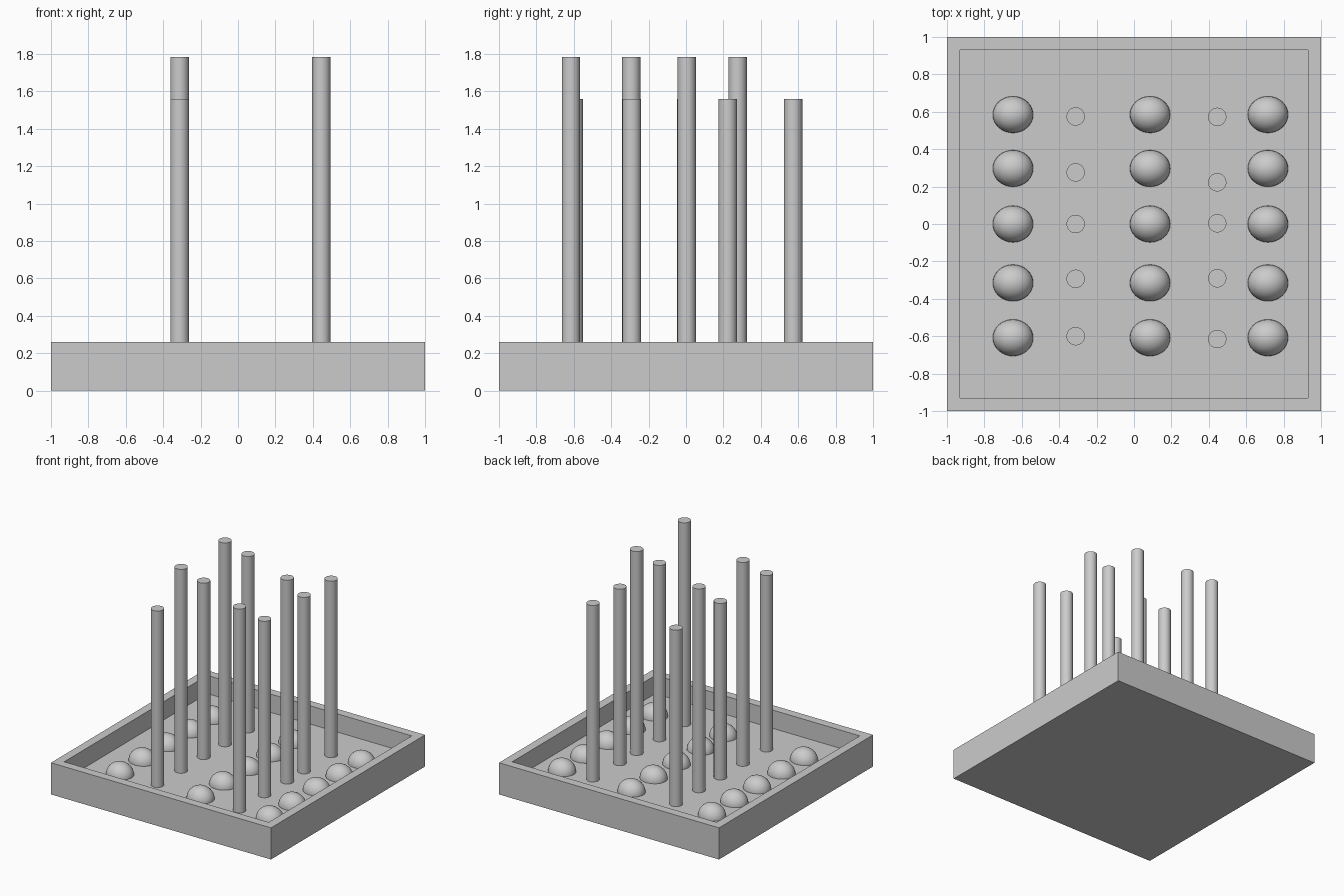
import bpy, bmesh, math

if "Cube" in bpy.data.objects:
    bpy.data.objects.remove(bpy.data.objects["Cube"])

FLOOR, RIM, WALL = 0.11, 0.26, 0.1


def smooth(obj):
    bpy.context.view_layer.objects.active = obj
    obj.select_set(True)
    bpy.ops.object.shade_smooth_by_angle(angle=math.radians(35))
    obj.select_set(False)


def tray():
    # Box whose top face is inset and pushed down to form the recess
    bm = bmesh.new()
    bmesh.ops.create_cube(bm, size=1)
    for v in bm.verts:
        v.co = (v.co.x * 2, v.co.y * 2, (v.co.z + 0.5) * RIM)
    top = max(bm.faces, key=lambda f: f.calc_center_median().z)
    bmesh.ops.inset_region(bm, faces=[top], thickness=WALL)
    floor = bmesh.ops.extrude_face_region(bm, geom=[top])["geom"]
    bmesh.ops.delete(bm, geom=[top], context='FACES_ONLY')
    for v in (g for g in floor if isinstance(g, bmesh.types.BMVert)):
        v.co.z = FLOOR
    bmesh.ops.recalc_face_normals(bm, faces=bm.faces)
    mesh = bpy.data.meshes.new("tray")
    bm.to_mesh(mesh)
    bm.free()
    bpy.context.collection.objects.link(bpy.data.objects.new("tray", mesh))


def peg(name, x, y, top):
    bpy.ops.mesh.primitive_cylinder_add(vertices=32, radius=0.049, depth=top - FLOOR,
                                        location=(x, y, (top + FLOOR) / 2))
    bpy.context.object.name = name
    smooth(bpy.context.object)


def dome(name, x, y):
    bpy.ops.mesh.primitive_uv_sphere_add(segments=32, ring_count=16, radius=1,
                                         location=(x, y, FLOOR))
    obj = bpy.context.object
    obj.name = name
    obj.scale = (0.108, 0.098, 0.1)
    smooth(obj)


tray()

# Three columns of half-sunk domes
for x in (-0.647, 0.086, 0.716):
    for y in (0.585, 0.297, 0, -0.315, -0.608):
        dome("dome", x, y)

# Two columns of pegs in two heights
SHORT, TALL = 1.56, 1.785
for y, h in ((0.575, SHORT), (0.276, TALL), (0, SHORT), (-0.293, TALL), (-0.6, SHORT)):
    peg("left_peg", -0.312, y, h)
for y, h in ((0.573, SHORT), (0.223, SHORT), (0.004, TALL), (-0.29, SHORT), (-0.615, TALL)):
    peg("right_peg", 0.445, y, h)
